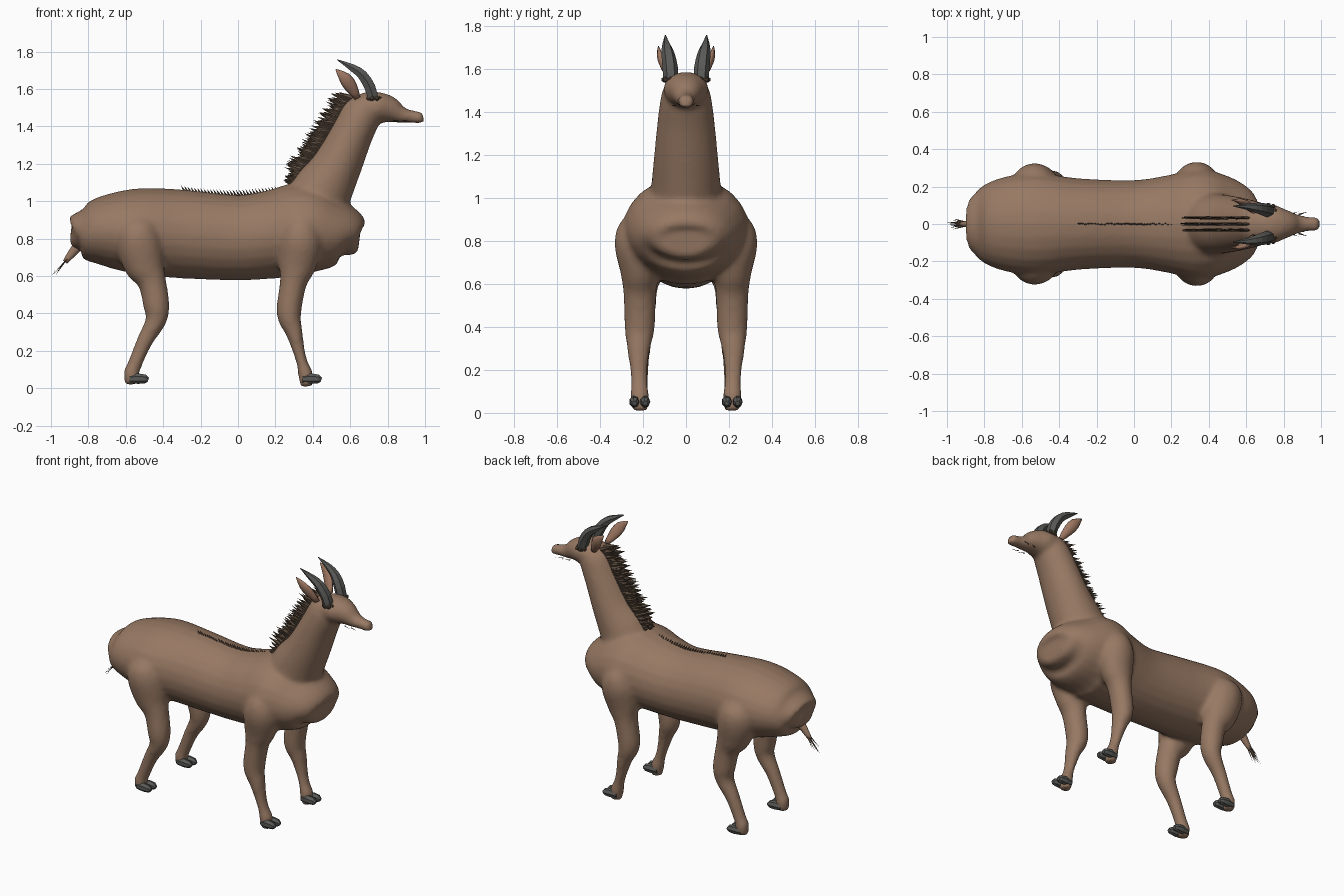
import bpy, bmesh, math, random
from mathutils import Vector

random.seed(4)
cube = bpy.data.objects.get("Cube")
if cube:
    bpy.data.objects.remove(cube)


def material(name, r, g, b):
    m = bpy.data.materials.new(name)
    m.use_nodes = True
    m.diffuse_color = (r, g, b, 1)
    m.node_tree.nodes["Principled BSDF"].inputs["Base Color"].default_value = (r, g, b, 1)
    return m


HIDE = material("brown hide", .31, .19, .125)
EAR = material("ear tan", .35, .19, .125)
HAIR = material("dark hair", .11, .073, .048)
HORN = material("grey horn", .1, .1, .095)


def smooth_path(secs, steps):
    """Catmull-Rom interpolation of (x, y, z, half width, half depth) sections."""
    out = []
    for i in range(len(secs) - 1):
        a, b, c, d = (secs[max(0, min(len(secs) - 1, i + k))] for k in (-1, 0, 1, 2))
        for s in range(steps):
            t = s / steps
            out.append([q + .5 * t * (r - p + t * (2*p - 5*q + 4*r - e + t * (3*(q - r) + e - p)))
                        for p, q, r, e in zip(a, b, c, d)])
    return out + [list(secs[-1])]


def loft(bm, secs, sides=24, steps=4):
    """Closed tube of elliptical rings; the path bends in the xz plane."""
    secs = smooth_path(secs, steps)
    rings = []
    for i, (x, y, z, rw, rd) in enumerate(secs):
        a, b = secs[max(0, i - 1)], secs[min(len(secs) - 1, i + 1)]
        n = Vector((a[2] - b[2], 0, b[0] - a[0])).normalized()
        rings.append([])
        for k in range(sides):
            t = math.tau * k / sides
            offset = Vector((0, rw * math.cos(t), 0)) + n * rd * math.sin(t)
            rings[-1].append(bm.verts.new(Vector((x, y, z)) + offset))
    for r, s in zip(rings, rings[1:]):
        for k in range(sides):
            j = (k + 1) % sides
            bm.faces.new((r[k], r[j], s[j], s[k]))
    bm.faces.new(rings[0][::-1])
    bm.faces.new(rings[-1])


def spike(bm, base, tip, along, thick):
    """Thin flat lock of hair."""
    base, along, side = Vector(base), Vector(along), Vector((0, thick, 0))
    v = [bm.verts.new(base + o) for o in (along, side, -along, -side)]
    top = bm.verts.new(tip)
    for k in range(4):
        bm.faces.new((v[k], v[(k + 1) % 4], top))
    bm.faces.new(v[::-1])


def finish(bm, name, mat, smooth=False):
    bmesh.ops.recalc_face_normals(bm, faces=bm.faces)
    mesh = bpy.data.meshes.new(name)
    bm.to_mesh(mesh)
    bm.free()
    mesh.materials.append(mat)
    for p in mesh.polygons:
        p.use_smooth = smooth
    ob = bpy.data.objects.new(name, mesh)
    bpy.context.collection.objects.link(ob)
    return ob


def flip(secs, side):
    return [(x, y * side, z, w, d) for x, y, z, w, d in secs]


# Body, neck, head and legs, fused into one skin
torso = [(-.895, 0, .82, .05, .04), (-.875, 0, .82, .12, .08), (-.85, 0, .83, .165, .11),
         (-.8, 0, .83, .21, .155), (-.7, 0, .84, .25, .195), (-.53, 0, .84, .275, .23),
         (-.3, 0, .825, .245, .237), (0, 0, .805, .235, .228), (.2, 0, .825, .265, .237),
         (.35, 0, .85, .295, .25), (.48, 0, .835, .265, .205), (.58, 0, .82, .215, .15),
         (.63, 0, .79, .15, .09), (.648, 0, .785, .09, .05)]
neck = [(.36, 0, .88, .2, .15), (.44, 0, 1.04, .165, .165), (.525, 0, 1.185, .15, .135),
        (.605, 0, 1.355, .133, .115), (.66, 0, 1.47, .117, .108), (.685, 0, 1.52, .1, .085)]
head = [(.59, 0, 1.53, .05, .025), (.65, 0, 1.51, .09, .07), (.74, 0, 1.503, .105, .082),
        (.81, 0, 1.49, .078, .072), (.87, 0, 1.463, .053, .046), (.93, 0, 1.452, .04, .034),
        (.97, 0, 1.448, .04, .034), (.992, 0, 1.45, .034, .026)]
front_leg = [(.33, .16, .97, .06, .06), (.335, .195, .88, .115, .1), (.335, .213, .78, .12, .12),
             (.315, .215, .65, .09, .1), (.295, .215, .56, .077, .072), (.272, .215, .4, .071, .066),
             (.3, .22, .3, .055, .046), (.325, .22, .2, .041, .033), (.345, .217, .13, .039, .031),
             (.36, .215, .08, .045, .04), (.37, .215, .01, .036, .036)]
hind_leg = [(-.55, .15, .95, .06, .07), (-.54, .19, .87, .115, .11), (-.53, .205, .78, .12, .125),
            (-.5, .205, .66, .1, .11), (-.46, .21, .57, .077, .077), (-.436, .215, .44, .071, .07),
            (-.44, .215, .36, .06, .056), (-.5, .215, .25, .045, .043), (-.555, .215, .12, .039, .039),
            (-.57, .215, .08, .045, .042), (-.57, .215, .02, .036, .036)]
bm = bmesh.new()
for part in (torso, neck, head):
    loft(bm, part)
for side in (1, -1):
    for leg in (front_leg, hind_leg):
        loft(bm, flip(leg, side), 20)
skin = finish(bm, "body", HIDE, True)
remesh = skin.modifiers.new("fuse", 'REMESH')
remesh.mode = 'VOXEL'
remesh.voxel_size = .014
remesh.use_smooth_shade = True
relax = skin.modifiers.new("relax", 'SMOOTH')
relax.factor = .5
relax.iterations = 8

# Paired parts: horns, ears, hooves, lip whiskers
horn = [(.725, .07, 1.54, .034, .03), (.705, .074, 1.61, .036, .034),
        (.665, .084, 1.675, .03, .03), (.61, .092, 1.715, .018, .022), (.53, .096, 1.757, .002, .002)]
ear = [(.64, .07, 1.55, .016, .016), (.605, .1, 1.61, .02, .034),
       (.57, .122, 1.66, .014, .032), (.523, .128, 1.705, .002, .003)]
for side, label in ((1, "left"), (-1, "right")):
    bm = bmesh.new()
    loft(bm, flip(horn, side), 6, 2)
    finish(bm, label + "_horn", HORN)

    bm = bmesh.new()
    for k in range(7):
        t = math.tau * k / 7
        bmesh.ops.create_icosphere(bm, subdivisions=1, radius=.014)
        bmesh.ops.translate(bm, verts=bm.verts[-12:], vec=(
            .725 + .03 * math.cos(t), side * (.07 + .032 * math.sin(t)), 1.55))
    finish(bm, label + "_horn_base", HAIR)

    bm = bmesh.new()
    loft(bm, flip(ear, side), 8, 2)
    finish(bm, label + "_ear", EAR, True)

    for leg, x in (("front", .345), ("hind", -.58)):
        bm = bmesh.new()
        for y in (.19, .24):
            toe = [(x, y, .05, .018, .022), (x + .045, y, .052, .024, .029),
                   (x + .085, y, .05, .022, .024), (x + .1, y, .045, .012, .012)]
            loft(bm, flip(toe, side), 7, 1)
        finish(bm, f"{leg}_{label}_hoof", HORN)

    bm = bmesh.new()
    for x in (.83, .88):
        spike(bm, (x, side * .05, 1.43), (x + .05, side * .066, 1.428), (0, 0, .003), .005)
    finish(bm, label + "_whiskers", HAIR)

# Neck mane in three rows of locks
bm = bmesh.new()
start, end = Vector((.31, 0, 1.09)), Vector((.61, 0, 1.55))
along = (end - start).normalized()
for y in (-.033, 0, .033):
    for k in range(52):
        base = start.lerp(end, k / 51) + Vector((0, y, 0))
        length = random.uniform(.075, .115) * (1 if k > 6 else .7)
        tip = base + Vector((-.93, random.uniform(-.08, .08), random.uniform(.15, .45))) * length
        spike(bm, base, tip, along * .019, .008)
finish(bm, "neck_mane", HAIR)

# Low row of hair on the back
bm = bmesh.new()
for k in range(30):
    x = -.28 + .5 * k / 29
    z = 1.02 + .35 * (x + .02) ** 2
    spike(bm, (x, 0, z), (x - .025, random.uniform(-.006, .006), z + .042), (.011, 0, 0), .008)
finish(bm, "back_mane", HAIR)

# Tail and its tuft
bm = bmesh.new()
loft(bm, [(-.84, 0, .78, .03, .03), (-.885, 0, .725, .02, .024), (-.925, 0, .675, .012, .014)], 10, 2)
finish(bm, "tail", HIDE, True)
bm = bmesh.new()
for k in range(7):
    y = (k - 3) * .008
    tip = (-.95 - random.uniform(.01, .05), y * 1.2, .595 + random.uniform(0, .03))
    spike(bm, (-.915, y * .5, .69), tip, (.009, 0, .007), .006)
spike(bm, (-.915, 0, .69), (-1, 0, .595), (.012, 0, .01), .007)
finish(bm, "tail_tuft", HAIR)
